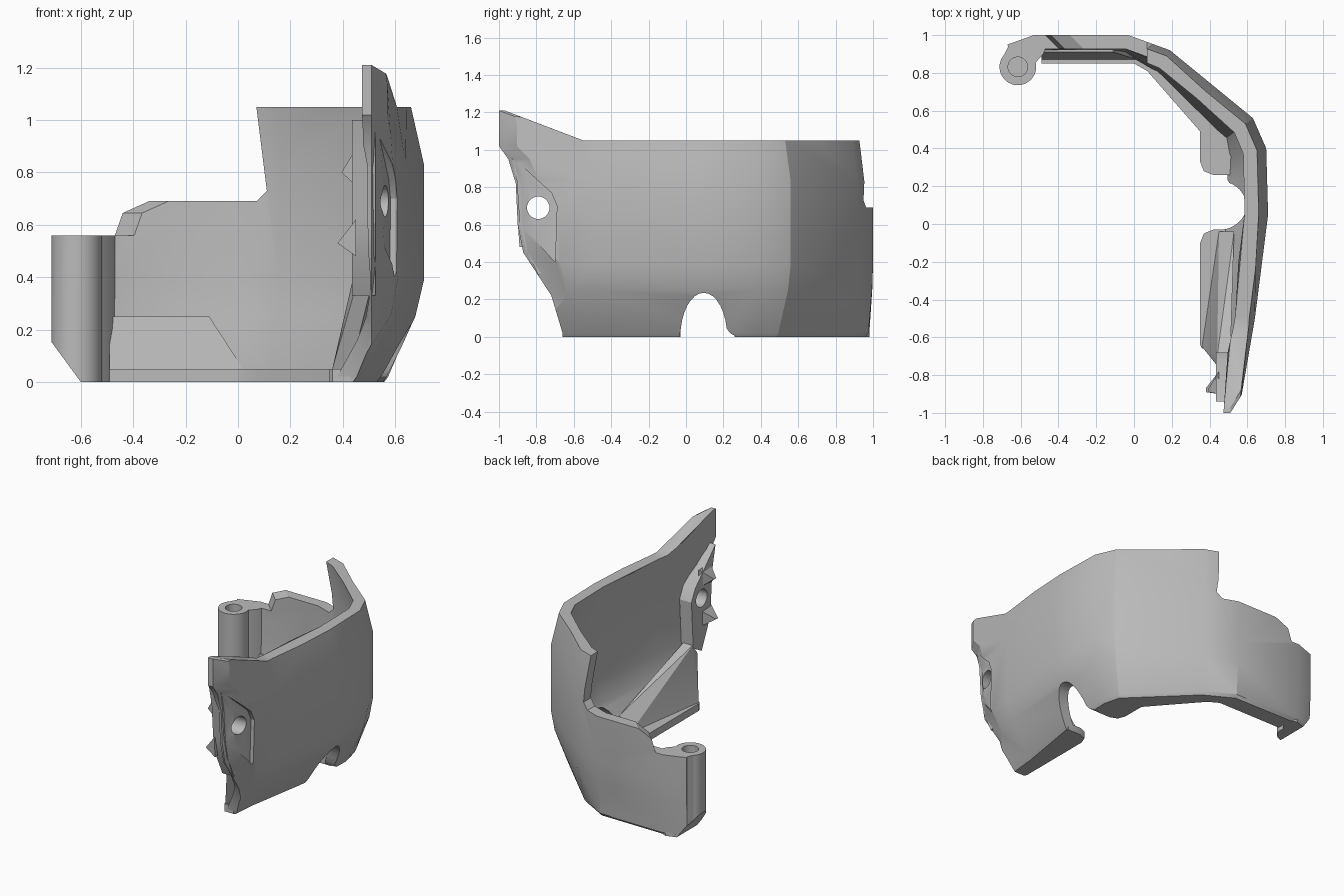
import bpy, bmesh, math
from mathutils import Vector

if "Cube" in bpy.data.objects:
    bpy.data.objects.remove(bpy.data.objects["Cube"])

grey = bpy.data.materials.new("plain grey")
grey.use_nodes = True
COLOUR = (0.5, 0.5, 0.5, 1)
grey.diffuse_color = COLOUR
grey.node_tree.nodes["Principled BSDF"].inputs["Base Color"].default_value = COLOUR


def finish(name, bm):
    bmesh.ops.recalc_face_normals(bm, faces=bm.faces)
    mesh = bpy.data.meshes.new(name)
    bm.to_mesh(mesh)
    bm.free()
    mesh.materials.append(grey)
    obj = bpy.data.objects.new(name, mesh)
    bpy.context.collection.objects.link(obj)
    return obj


def loft(name, rings):
    """Join matching rings of points and cap both ends."""
    bm = bmesh.new()
    loops = [[bm.verts.new(p) for p in ring] for ring in rings]
    n = len(loops[0])
    for a, b in zip(loops, loops[1:]):
        for i in range(n):
            j = (i + 1) % n
            bm.faces.new((a[i], a[j], b[j], b[i]))
    bm.faces.new(loops[0])
    bm.faces.new(loops[-1])
    return finish(name, bm)


def prism(name, outline, axis, lo, hi):
    """Extrude a 2D outline along one axis."""
    def place(p, d):
        q = list(p)
        q.insert(axis, d)
        return q
    return loft(name, [[place(p, d) for p in outline] for d in (lo, hi)])


def disc(cx, cy, r, n):
    return [(cx + r * math.cos(2 * math.pi * i / n),
             cy + r * math.sin(2 * math.pi * i / n)) for i in range(n)]


def hull(name, points):
    bm = bmesh.new()
    for p in points:
        bm.verts.new(p)
    bmesh.ops.convex_hull(bm, input=bm.verts)
    return finish(name, bm)


def select(obj):
    bpy.ops.object.select_all(action='DESELECT')
    obj.select_set(True)
    bpy.context.view_layer.objects.active = obj


def carve(obj, cutter, operation='DIFFERENCE'):
    select(obj)
    mod = obj.modifiers.new("cut", 'BOOLEAN')
    mod.operation, mod.solver, mod.object = operation, 'EXACT', cutter
    bpy.ops.object.modifier_apply(modifier=mod.name)


# Wall stations: outer x, y, pull-in at the foot, pull-in at the rim
stations = [(-.67, .95, .01, .02), (-.53, 1, .02, .02), (-.03, 1, .025, .03),
            (.19, .92, .06, .035), (.63, .56, .11, .05), (.70, .40, .13, .05),
            (.71, .05, .15, .05), (.64, -.5, .17, .03), (.545, -1.05, .13, 0)]
THICK = .075
levels = [(0, 1, .015, 0), (.02, 1, 0, 0), (.25, .22, 0, 0),
          (.39, 0, 0, 0), (.83, 0, 0, 0), (1.25, 0, 0, 1.9)]
path = [Vector(s[:2]) for s in stations]
rings = []
for i, (x, y, foot, rim) in enumerate(stations):
    t1 = (path[i] - path[max(i - 1, 0)]).normalized()
    t2 = (path[min(i + 1, len(path) - 1)] - path[i]).normalized()
    t = (t1 + t2).normalized()
    normal = Vector((-t.y, t.x))
    ring = []
    for depth, rows in ((0, levels), (THICK, levels[::-1])):
        for z, f, extra, r in rows:
            pull = foot * f + rim * r + (extra if depth == 0 else 0)
            p = path[i] - normal * (pull + depth)
            ring.append((p.x, p.y, z))
    rings.append(ring)
wall = loft("curved_wall", rings)

# Side outline with foot arch; the leading edge is chamfered on the outside
arch = [(.095 + .125 * math.cos(math.pi * i / 16), .235 * math.sin(math.pi * i / 16))
        for i in range(1, 16)]
arch = [(.27, 0), (.235, .02)] + arch + [(-.035, 0), (-.035, -.1)]
front = [(-.655, -.1), (-.66, .02), (-.72, .22), (-.87, .45), (-.9, .6),
         (-.91, .82), (-.95, .95), (-1, 1.02)]
peak = [(-1, 1.21), (-.97, 1.21)]
top = [(-.55, 1.05), (1.2, 1.05)]
base = [(1.2, -.1), (.27, -.1)]
sweep = []
for x, shift, drop in ((-1, 0, 0), (.51, 0, 0), (.75, .38, .145)):
    outline = (base + arch + [(y + shift, z) for y, z in front]
               + [(y + shift, z - drop) for y, z in peak] + top)
    sweep.append([(x, y, z) for y, z in outline])
side_cutter = loft("side_cutter", sweep)
carve(wall, side_cutter, 'INTERSECT')

# Stepped rear edge, cut on a slant at its low end
upper = [(.07, 1.4), (.07, 1.05), (.11, .73), (.07, .69)]
slanted = [(-.34, .69), (-.44, .645), (-.47, .56)]
outer = [(-1, .56), (-1, 1.4)]
rear_cutter = loft("rear_cutter", [
    [(x, y, z) for x, z in upper] + [(x + 1 - y, y, z) for x, z in slanted]
    + [(x, y, z) for x, z in outer] for y in (.8, 1.3)])

# Hinge foot slope, latch recess with a tilted floor, and latch hole
slope_cutter = prism("slope_cutter", [(-.8, .273), (-.8, -.1), (-.527, -.1)], 1, .6, 1.3)
recess = [(-1.1, 1.08), (-.95, .98), (-.72, .77), (-.69, .7), (-.7, .4), (-.9, .62), (-1.1, .7)]
recess_cutter = loft("recess_cutter", [[(.53 + .2 * (y + .95), y, z) for y, z in recess],
                                       [(.9, y, z) for y, z in recess]])
hole_cutter = prism("hole_cutter", disc(-.79, .69, .06, 32), 0, .3, .9)
for cutter in (rear_cutter, slope_cutter, recess_cutter, hole_cutter):
    carve(wall, cutter)

# Hinge barrel with a blind pin socket, and the arm that carries it
barrel = prism("hinge_barrel", disc(-.615, .832, .097, 48), 2, 0, .56)
arm = prism("hinge_arm", [(-.69, .89), (-.665, .94), (-.53, .98), (-.46, .95), (-.48, .9),
                          (-.525, .85), (-.6, .86)], 2, 0, .56)
socket_cutter = prism("socket_cutter", disc(-.615, .832, .052, 32), 2, .44, .7)
for part in (barrel, arm):
    carve(part, slope_cutter)
    carve(part, socket_cutter)

# Latch backing plate and its two teeth
plate = prism("latch_plate", [(-.94, 1), (-.72, .78), (-.68, .7), (-.7, .38), (-.79, .33),
              (-.86, .48), (-.89, .62), (-.905, .84)], 0, .435, .525)
carve(plate, hole_cutter)
teeth = []
for z, reach in ((.82, .395), (.55, .38)):
    teeth.append(hull("latch_tooth", [
        (reach, -.89, z - .02), (reach, -.87, z - .02), (.45, -.9, z + .07),
        (.45, -.89, z - .07), (.45, -.78, z + .06), (.45, -.78, z - .06)]))

# Inward floor ledges either side of the arch, thickened where they meet the wall
rear_ledge = prism("rear_ledge", [(-.49, .95), (-.49, .85), (0, .85), (.07, .81), (.35, .49),
                   (.35, .33), (.37, .28), (.42, .26), (.52, .26), (.53, .38), (.505, .46),
                   (.14, .83), (-.04, .95)], 2, 0, .05)
front_ledge = prism("front_ledge", [(.52, -.03), (.42, -.03), (.37, -.05), (.35, -.1),
                    (.35, -.64), (.36, -.66), (.43, -.66), (.46, -.4)], 2, 0, .05)
rear_fillet = hull("rear_fillet", [(-.49, .87, .05), (.02, .87, .05), (-.49, .93, .25),
                   (-.11, .93, .25), (-.49, .93, .05), (.02, .93, .05), (-.49, .91, .25), (-.11, .91, .25)])
front_fillet = hull("front_fillet", [(.36, -.65, .05), (.45, -.04, .05), (.53, -.04, .05),
                    (.43, -.65, .05), (.5, -.75, .33), (.44, -.75, .33), (.44, -.7, .4),
                    (.51, -.7, .4), (.53, -.04, .15)])

for cutter in (side_cutter, rear_cutter, slope_cutter, recess_cutter, hole_cutter, socket_cutter):
    bpy.data.objects.remove(cutter)
for obj in [wall, barrel, arm, plate, rear_ledge, front_ledge, rear_fillet, front_fillet] + teeth:
    select(obj)
    bpy.ops.object.shade_smooth_by_angle(angle=math.radians(25))
